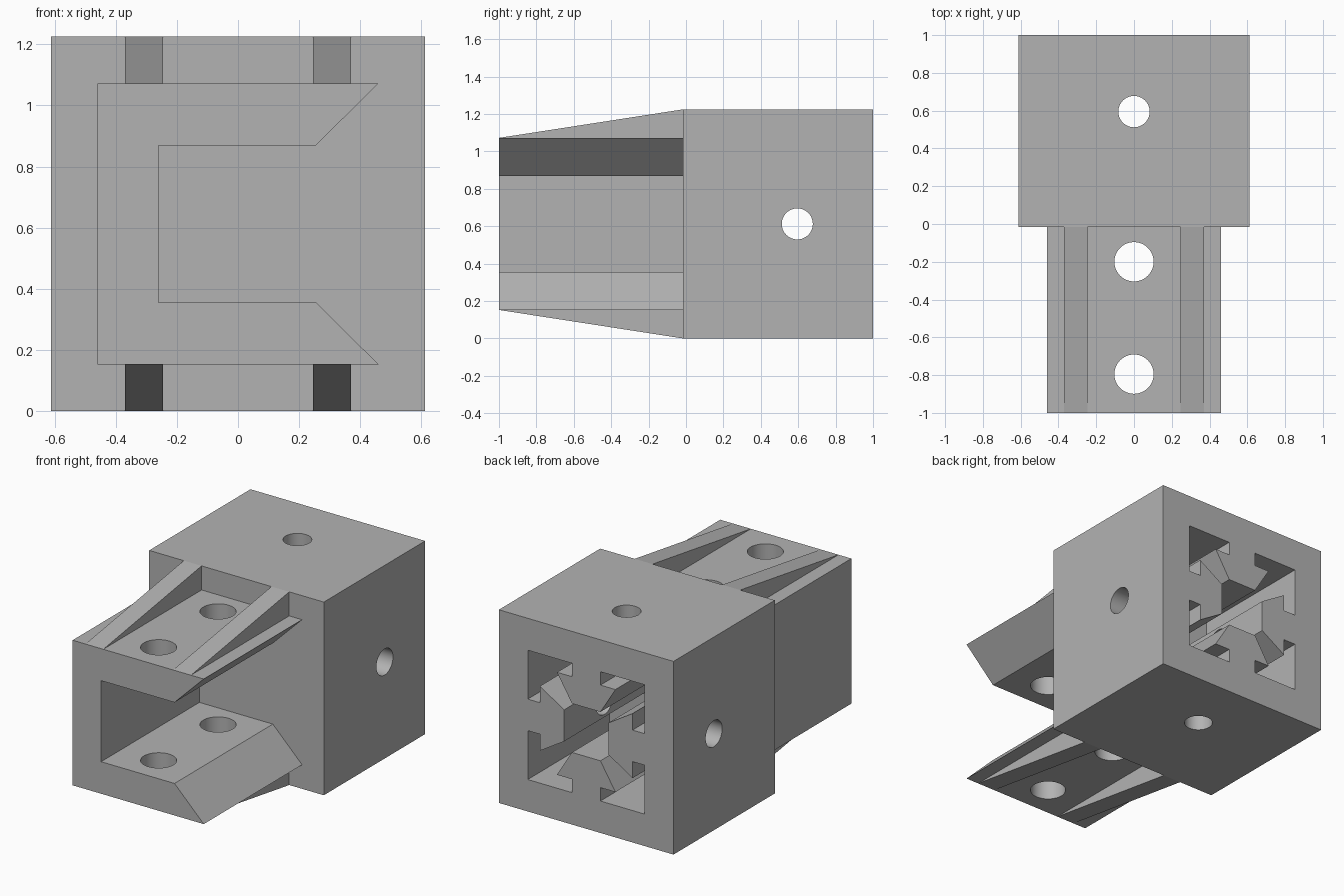
import bpy
import bmesh
from math import pi
from mathutils import Matrix, Vector

cube = bpy.data.objects.get("Cube")
if cube:
    bpy.data.objects.remove(cube, do_unlink=True)

grey = bpy.data.materials.new("matte grey")
grey.use_nodes = True
colour = (0.45, 0.45, 0.45, 1)
grey.diffuse_color = colour
grey.node_tree.nodes["Principled BSDF"].inputs["Base Color"].default_value = colour

MID = 0.6125            # height of the centre line
HALF = 0.6125           # half width of the housing
STEP = -0.015           # where the arm meets the housing


def add_object(name, bm):
    bmesh.ops.recalc_face_normals(bm, faces=bm.faces)
    mesh = bpy.data.meshes.new(name)
    bm.to_mesh(mesh)
    bm.free()
    mesh.materials.append(grey)
    obj = bpy.data.objects.new(name, mesh)
    bpy.context.collection.objects.link(obj)
    return obj


def prism(name, points, shift):
    """Extrude a closed outline of 3D points along a vector."""
    bm = bmesh.new()
    face = bm.faces.new([bm.verts.new(p) for p in points])
    geom = bmesh.ops.extrude_face_region(bm, geom=[face])["geom"]
    moved = [g for g in geom if isinstance(g, bmesh.types.BMVert)]
    bmesh.ops.translate(bm, verts=moved, vec=Vector(shift))
    return add_object(name, bm)


def drill(name, radius, y, axis):
    """Long cylinder through the centre line, along x or z."""
    bm = bmesh.new()
    bmesh.ops.create_cone(bm, cap_ends=True, segments=48, radius1=radius,
                          radius2=radius, depth=3)
    if axis == "x":
        bmesh.ops.rotate(bm, verts=bm.verts, matrix=Matrix.Rotation(pi / 2, 3, "Y"))
    bmesh.ops.translate(bm, verts=bm.verts, vec=(0, y, MID))
    return add_object(name, bm)


def cut(target, cutters):
    for cutter in cutters:
        mod = target.modifiers.new(cutter.name, "BOOLEAN")
        mod.operation = "DIFFERENCE"
        mod.solver = "EXACT"
        mod.object = cutter
    bpy.context.view_layer.update()
    graph = bpy.context.evaluated_depsgraph_get()
    target_mesh = bpy.data.meshes.new_from_object(target.evaluated_get(graph))
    target.modifiers.clear()
    target.data = target_mesh
    for cutter in cutters:
        bpy.data.objects.remove(cutter, do_unlink=True)


# Square housing
square = [(-HALF, -HALF), (HALF, -HALF), (HALF, HALF), (-HALF, HALF)]
housing = prism("housing", [(x, STEP, MID + z) for x, z in square], (0, 1 - STEP, 0))

# Socket with a slot tongue on each of its four walls
A, NECK, HOOK = 0.41, 0.1, 0.205
SHELF, TIP = A - 0.085, A - 0.255
side = [(-A, A), (-NECK, A), (-NECK, SHELF), (-HOOK, SHELF), (-NECK, TIP),
        (NECK, TIP), (HOOK, SHELF), (NECK, SHELF), (NECK, A)]
outline = []
for turn in range(4):
    for x, z in side:
        for _ in range(turn):
            x, z = z, -x
        outline.append((x, 1.1, MID + z))
socket = prism("socket_cutter", outline, (0, -0.92, 0))
cut(housing, [socket, drill("cross_hole", 0.083, 0.595, "x"),
              drill("upright_hole", 0.083, 0.595, "z")])

# C-shaped arm, open towards the left with chamfered flange ends
half_c = [(-0.46, 0.46), (0.46, 0.46), (0.255, 0.257), (-0.26, 0.257)]
c_shape = half_c + [(x, -z) for x, z in reversed(half_c)]
arm = prism("arm", [(x, -1, MID + z) for x, z in c_shape], (0, 1 + STEP, 0))
cut(arm, [drill("front_hole", 0.104, -0.795, "z"),
          drill("rear_hole", 0.104, -0.2, "z")])

# Tapered ribs above and below the arm
ribs = []
for level, sign in (("upper", 1), ("lower", -1)):
    for label, x in (("left", 0.245), ("right", -0.37)):
        wedge = [(-1, 0.46), (STEP, 0.46), (STEP, HALF)]
        ribs.append(prism(f"{level}_{label}_rib",
                          [(x, y, MID + sign * z) for y, z in wedge], (0.125, 0, 0)))

# Round the holes, keep every corner sharp
bpy.ops.object.select_all(action="DESELECT")
for obj in [housing, arm] + ribs:
    obj.select_set(True)
bpy.context.view_layer.objects.active = housing
bpy.ops.object.shade_smooth_by_angle(angle=pi / 6)
